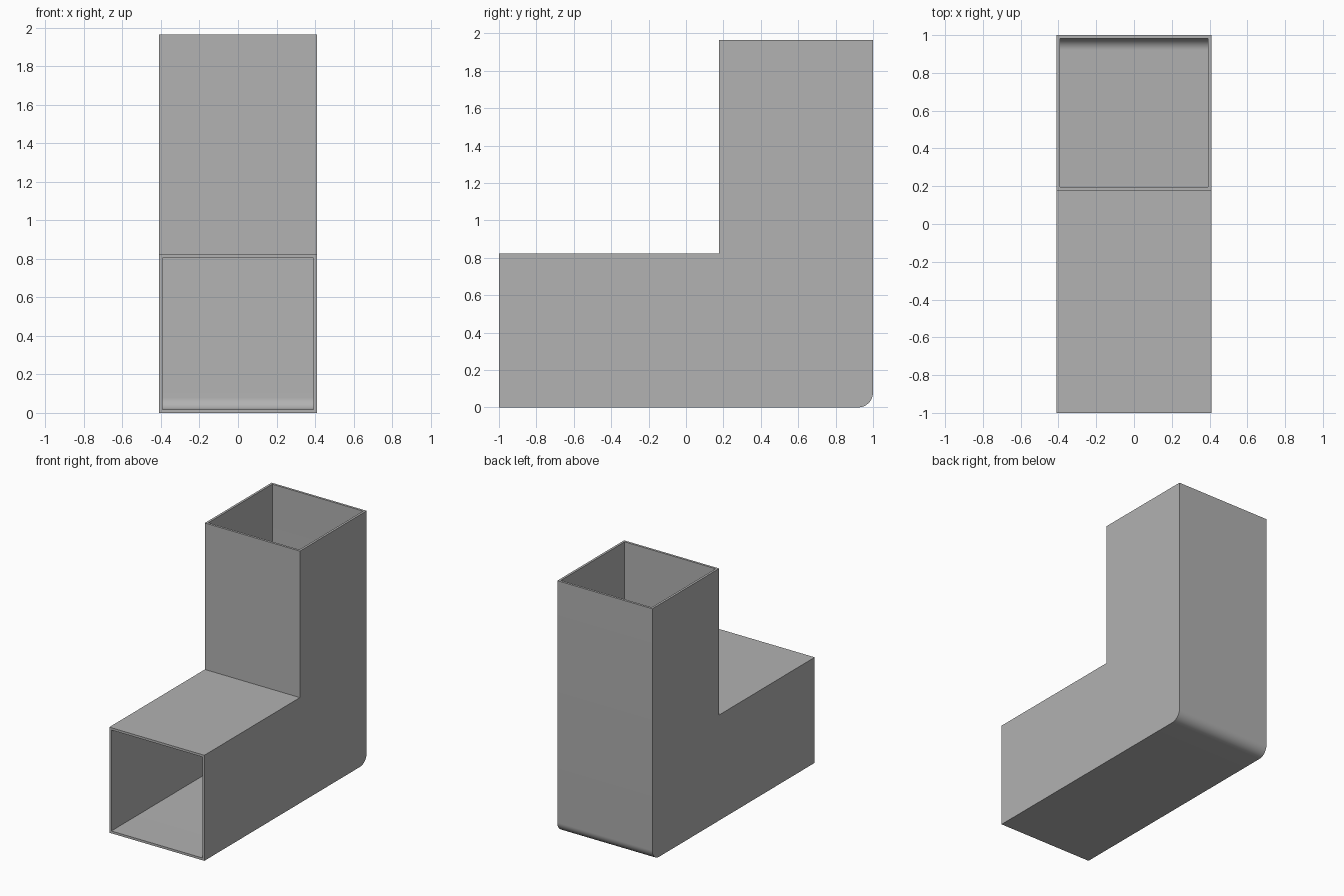
import bpy, bmesh
from math import sin, cos, pi, radians

cube = bpy.data.objects.get("Cube")
if cube:
    bpy.data.objects.remove(cube, do_unlink=True)

HALF_WIDTH, HEIGHT, LEG, WALL, RADIUS = 0.41, 1.965, 0.823, 0.018, 0.08

grey = bpy.data.materials.new("Sheet grey")
grey.use_nodes = True
grey.diffuse_color = (0.445, 0.445, 0.445, 1)
grey.node_tree.nodes["Principled BSDF"].inputs["Base Color"].default_value = grey.diffuse_color


def elbow(name, inset, overrun):
    """Extrude an L profile with a rounded heel across the width."""
    back, base, front, top = 1 - inset, inset, -1 - overrun, HEIGHT + overrun
    throat_y, throat_z = 1 - LEG + inset, LEG - inset
    r, steps = RADIUS - inset, 12
    profile = [(front, base)]
    for i in range(steps + 1):
        a = pi / 2 * i / steps
        profile.append((back - r + r * sin(a), base + r - r * cos(a)))
    profile += [(back, top), (throat_y, top), (throat_y, throat_z), (front, throat_z)]

    half = HALF_WIDTH - inset
    bm = bmesh.new()
    face = bm.faces.new([bm.verts.new((-half, y, z)) for y, z in profile])
    result = bmesh.ops.extrude_face_region(bm, geom=[face])
    moved = [v for v in result["geom"] if isinstance(v, bmesh.types.BMVert)]
    bmesh.ops.translate(bm, verts=moved, vec=(2 * half, 0, 0))
    bmesh.ops.recalc_face_normals(bm, faces=bm.faces)
    mesh = bpy.data.meshes.new(name)
    bm.to_mesh(mesh)
    bm.free()
    mesh.materials.append(grey)
    obj = bpy.data.objects.new(name, mesh)
    bpy.context.collection.objects.link(obj)
    return obj


# Outer shell, hollowed by a matching bore that runs out of both mouths
duct = elbow("duct_elbow", 0, 0)
bore = elbow("duct_bore", WALL, 0.1)
bore.hide_render = True

bpy.ops.object.select_all(action="DESELECT")
duct.select_set(True)
bpy.context.view_layer.objects.active = duct
hollow = duct.modifiers.new("Hollow", "BOOLEAN")
hollow.operation = "DIFFERENCE"
hollow.solver = "EXACT"
hollow.object = bore
bpy.ops.object.modifier_apply(modifier=hollow.name)
bpy.data.objects.remove(bore, do_unlink=True)

# Smooth heel, crisp edges
bpy.ops.object.shade_smooth_by_angle(angle=radians(30))
